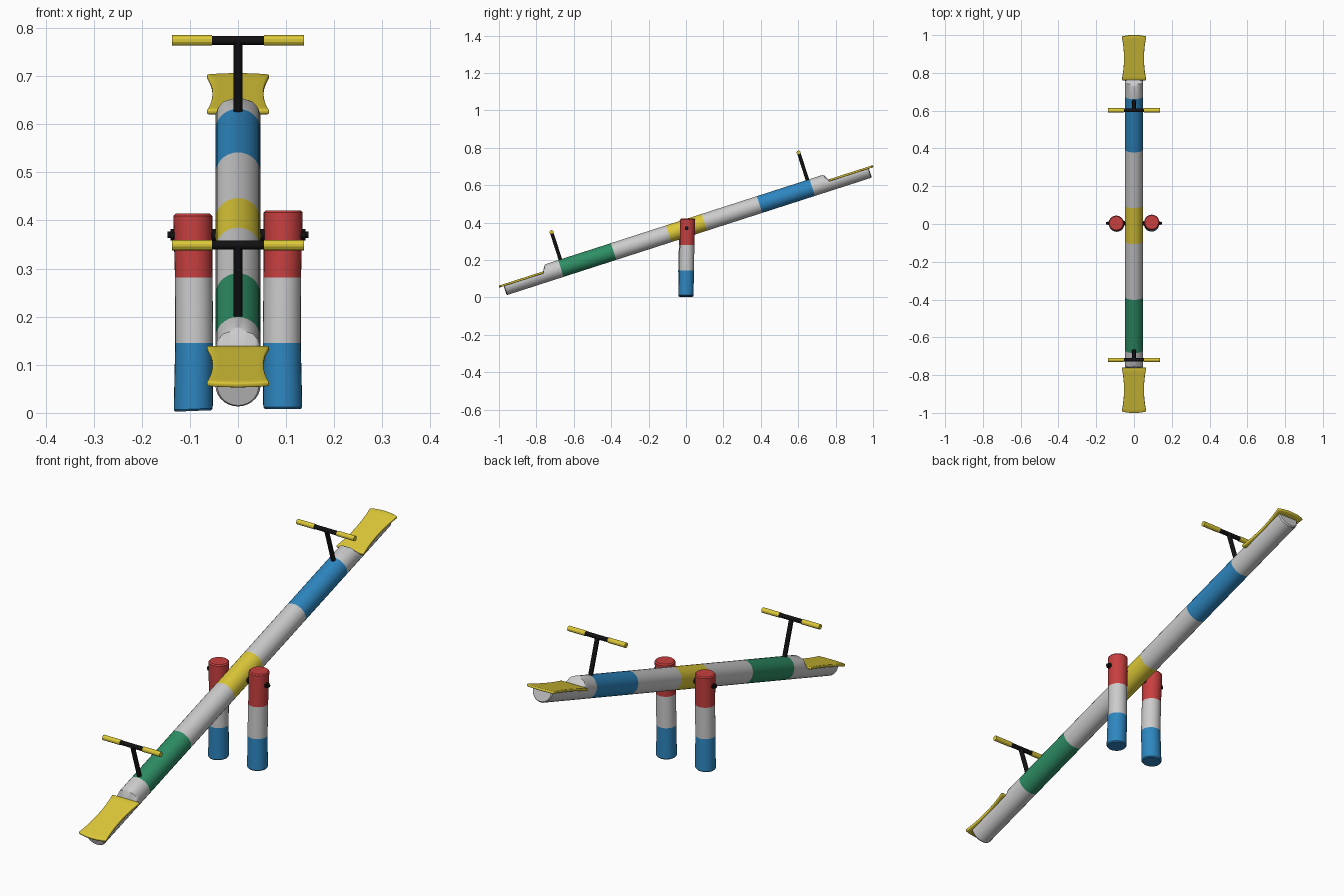
import bpy, bmesh
from math import sin, cos, pi, radians
from mathutils import Matrix, Vector

if "Cube" in bpy.data.objects:
    bpy.data.objects.remove(bpy.data.objects["Cube"])

COLORS = {"blue": (.027, .24, .53), "yellow": (.72, .58, .04), "red": (.58, .05, .05),
          "green": (.027, .27, .13), "black": (.006, .006, .006)}
MATS = {}
for n, c in COLORS.items():
    MATS[n] = bpy.data.materials.new(n)
    MATS[n].diffuse_color = (*c, 1)

# Tilted frame of the plank: local y runs along the beam
TILT = Matrix.Translation((0, .003, .371)) @ Matrix.Rotation(radians(17.85), 4, 'X')


def finish(bm, name, color, matrix=None, smooth=True):
    bmesh.ops.recalc_face_normals(bm, faces=bm.faces)
    if matrix:
        bm.transform(matrix)
    me = bpy.data.meshes.new(name)
    bm.to_mesh(me)
    bm.free()
    ob = bpy.data.objects.new(name, me)
    bpy.context.collection.objects.link(ob)
    if color:
        me.materials.append(MATS[color])
    if smooth:
        bpy.ops.object.select_all(action='DESELECT')
        ob.select_set(True)
        bpy.context.view_layer.objects.active = ob
        bpy.ops.object.shade_smooth_by_angle(angle=radians(35))
    return ob


def loft(name, rings, color=None, caps=(True, True), matrix=None):
    bm = bmesh.new()
    vs = [[bm.verts.new(p) for p in r] for r in rings]
    n = len(vs[0])
    for a, b in zip(vs, vs[1:]):
        for i in range(n):
            j = (i + 1) % n
            bm.faces.new((a[i], a[j], b[j], b[i]))
    for use, r in zip(caps, (vs[0], vs[-1])):
        if use:
            bm.faces.new(r)
    return finish(bm, name, color, matrix)


def rod(name, a, b, r, color, sides=12, matrix=None, smooth=True):
    a, b = Vector(a), Vector(b)
    bm = bmesh.new()
    m = Matrix.Translation((a + b) / 2) @ (b - a).to_track_quat('Z', 'Y').to_matrix().to_4x4()
    bmesh.ops.create_cone(bm, cap_ends=True, segments=sides, radius1=r, radius2=r,
                          depth=(b - a).length, matrix=m)
    return finish(bm, name, color, matrix, smooth)


# Beam: coloured bands, with the top cut flat under each seat
R, SIDES = .047, 28


def beam_ring(y, r=R, top=1):
    return [(r * cos(2 * pi * i / SIDES), y, min(r * sin(2 * pi * i / SIDES), top))
            for i in range(SIDES)]


for label, y0, y1, color in (("center", -.1, .1, "yellow"), ("lower_inner", -.41, -.1, None),
                             ("upper_inner", .1, .41, None), ("lower", -.706, -.41, "green"),
                             ("upper", .41, .706, "blue")):
    loft("beam_" + label, [beam_ring(y0), beam_ring((y0 + y1) / 2), beam_ring(y1)],
         color, (False, False), TILT)

for side, s in (("lower", -1), ("upper", 1)):
    # Beam end with notch
    loft(f"beam_end_{side}",
         [beam_ring(s * .706), beam_ring(s * .778), beam_ring(s * .787, top=.040),
          beam_ring(s * .806, top=.004), beam_ring(s * 1.021, top=.004),
          beam_ring(s * 1.026, R - .004, .003)], None, (False, True), TILT)

    # Seat: waisted plate with a bowed outer end
    bm = bmesh.new()
    NX, NY = 8, 12
    grid = []
    for j in range(NY + 1):
        v = j / NY
        w = .053 + .012 * (2 * v - 1) ** 2
        row = []
        for i in range(NX + 1):
            u = 2 * i / NX - 1
            row.append(bm.verts.new((u * w, s * (.80 + .242 * v + .009 * v * (1 - u * u)), .009)))
        grid.append(row)
    for j in range(NY):
        for i in range(NX):
            bm.faces.new((grid[j][i], grid[j][i + 1], grid[j + 1][i + 1], grid[j + 1][i]))
    seat = finish(bm, f"seat_{side}", "yellow", TILT)
    mod = seat.modifiers.new("thickness", 'SOLIDIFY')
    mod.thickness, mod.offset = .011, 0
    mod = seat.modifiers.new("rounding", 'BEVEL')
    mod.width, mod.segments, mod.limit_method = .003, 2, 'ANGLE'

    # Handle: stem, crossbar and two grips
    y, z = s * .694, .2
    rod(f"handle_stem_{side}", (0, y, .035), (0, y, z), .0095, "black", 12, TILT)
    rod(f"handle_bar_{side}", (-.06, y, z), (.06, y, z), .0095, "black", 12, TILT)
    for hand, h in (("left", -1), ("right", 1)):
        rod(f"grip_{side}_{hand}", (h * .054, y, z), (h * .137, y, z), .011, "yellow", 12,
            TILT, False)


# Posts: slightly crooked round logs with three bands
def post_ring(cx, cy, z, r, lean=0):
    return [(cx + r * cos(2 * pi * i / SIDES), cy + r * sin(2 * pi * i / SIDES),
             z + lean * r * cos(2 * pi * i / SIDES)) for i in range(SIDES)]


for side, s, base, top, dy in (("left", -1, .004, .414, .004), ("right", 1, .008, .421, .009)):
    lean = .04 if s < 0 else 0
    x = s * .093
    bottom = [post_ring(x, 0, base, .037, lean), post_ring(x, 0, base + .004, .0405, lean)]
    low = post_ring(x + s * -.002, dy - .006, .145, .0395)
    mid = post_ring(x + s * -.001, dy - .003, .281, .039)
    head = [post_ring(x + s * .001, dy, top - .005, .0405), post_ring(x + s * .001, dy, top, .036)]
    loft(f"post_{side}_base", bottom + [low], "blue", (True, False))
    loft(f"post_{side}_middle", [low, mid], None, (False, False))
    loft(f"post_{side}_top", [mid] + head, "red", (False, True))
    # Axle nut and washer against the beam
    rod(f"axle_nut_{side}", (s * .128, .004, .37), (s * .140, .004, .37), .012, "black", 6,
        smooth=False)
    rod(f"axle_washer_{side}", (s * .044, .004, .37), (s * .055, .004, .37), .012, "black", 12)

# Axle through posts and beam
rod("axle", (-.147, .004, .37), (.147, .004, .37), .0065, "black", 12)

for m in bpy.data.materials:
    if m.users and not m.is_grease_pencil:
        m.use_nodes = True
        m.node_tree.nodes["Principled BSDF"].inputs["Base Color"].default_value = m.diffuse_color
